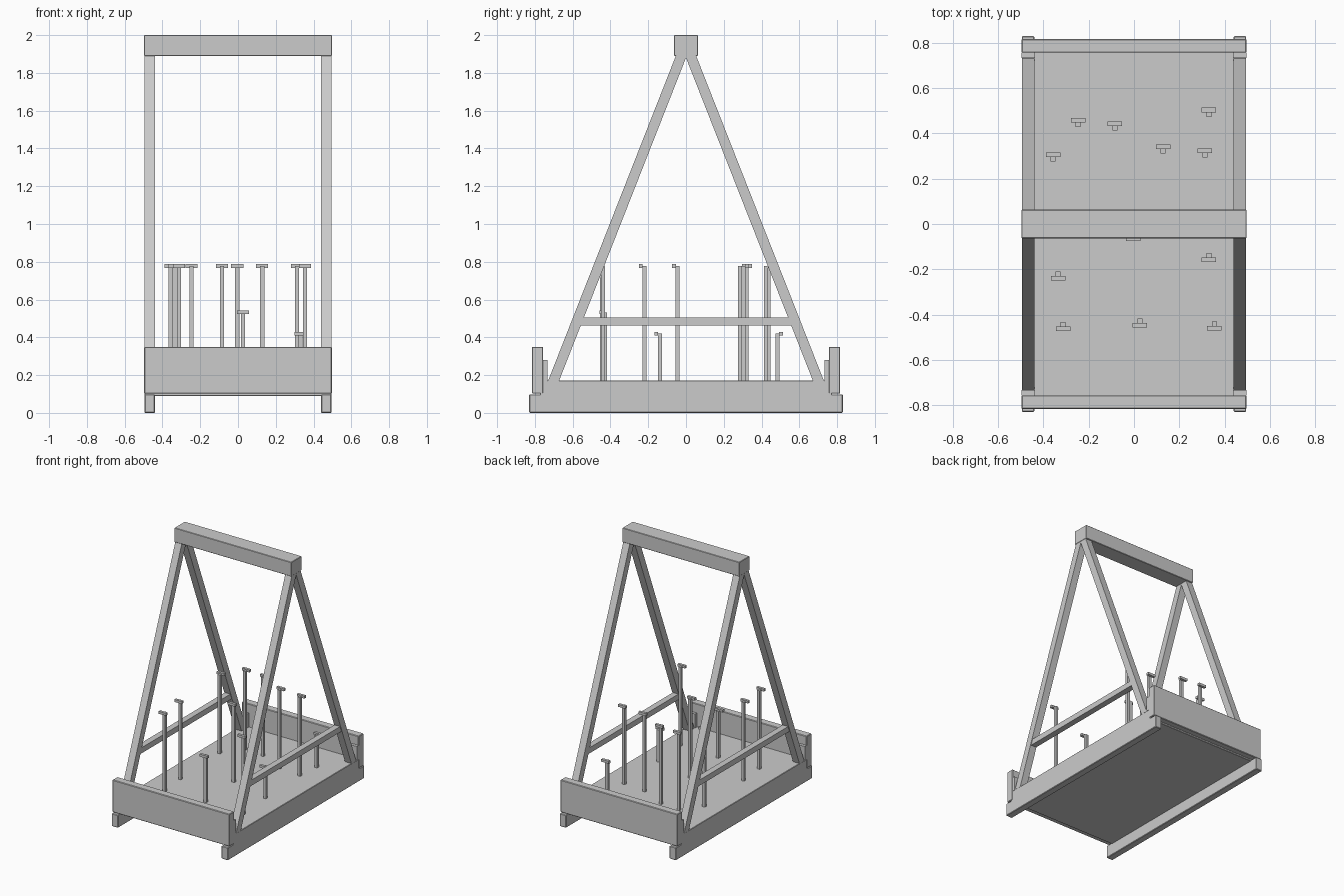
import bpy, bmesh

if "Cube" in bpy.data.objects:
    bpy.data.objects.remove(bpy.data.objects["Cube"])

grey = bpy.data.materials.new("plain_grey")
grey.diffuse_color = (0.6, 0.6, 0.6, 1)
grey.use_nodes = True
grey.node_tree.nodes["Principled BSDF"].inputs["Base Color"].default_value = grey.diffuse_color


def finish(name, bm, bevel=0.0):
    bmesh.ops.recalc_face_normals(bm, faces=bm.faces)
    mesh = bpy.data.meshes.new(name)
    bm.to_mesh(mesh)
    bm.free()
    mesh.materials.append(grey)
    obj = bpy.data.objects.new(name, mesh)
    bpy.context.collection.objects.link(obj)
    if bevel:
        mod = obj.modifiers.new("worn_edges", 'BEVEL')
        mod.width = bevel
        mod.segments = 1
    return obj


def add_box(bm, x, y, z):
    """Box from (min, max) ranges."""
    verts = bmesh.ops.create_cube(bm, size=1)["verts"]
    for v in verts:
        for i, (a, b) in enumerate((x, y, z)):
            v.co[i] = (a + b) / 2 + v.co[i] * (b - a)


def box(name, x, y, z, bevel=0.0):
    bm = bmesh.new()
    add_box(bm, x, y, z)
    return finish(name, bm, bevel)


def side_prism(name, profile, x0, x1, bevel=0.0):
    """Extrude a (y, z) profile along x."""
    bm = bmesh.new()
    face = bm.faces.new([bm.verts.new((x0, y, z)) for y, z in profile])
    ext = bmesh.ops.extrude_face_region(bm, geom=[face])["geom"]
    for v in ext:
        if isinstance(v, bmesh.types.BMVert):
            v.co.x = x1
    return finish(name, bm, bevel)


def span(s, a, b):
    return tuple(sorted((s * a, s * b)))


# Deck and ridge beam
box("deck", (-0.495, 0.495), (-0.772, 0.772), (0.09, 0.172), 0.003)
box("ridge_beam", (-0.497, 0.497), (-0.063, 0.063), (1.89, 2.0), 0.003)

for sx, side in ((-1, "left"), (1, "right")):
    # Runners under the deck
    box(f"{side}_runner", span(sx, 0.44, 0.495), (-0.83, 0.83), (0, 0.098), 0.004)
    # Crossbar between the legs
    side_prism(f"{side}_crossbar",
               [(-0.575, 0.462), (0.575, 0.462), (0.565, 0.505), (-0.565, 0.505)],
               sx * 0.443, sx * 0.49)
    for sy, end in ((-1, "front"), (1, "back")):
        # Sloping legs of the A-frame
        leg = [(0.73, 0.17), (0.672, 0.17), (0.0, 1.88), (0.0, 1.9), (0.05, 1.9)]
        side_prism(f"{end}_{side}_leg", [(sy * y, z) for y, z in leg],
                   sx * 0.44, sx * 0.495)
        # Cleat behind the end board
        box(f"{end}_{side}_cleat", span(sx, 0.437, 0.497), span(sy, 0.733, 0.757),
            (0.17, 0.28))

# End boards
for sy, end in ((-1, "front"), (1, "back")):
    box(f"{end}_end_board", (-0.497, 0.497), span(sy, 0.756, 0.816),
        (0.102, 0.35), 0.004)

# T-headed pegs: x, y of the head, top height
pegs = [
    (-0.247, 0.457, 0.787), (-0.084, 0.443, 0.787), (0.33, 0.503, 0.429),
    (-0.357, 0.306, 0.787), (0.128, 0.34, 0.787), (0.313, 0.323, 0.787),
    (-0.335, -0.24, 0.787), (-0.313, -0.463, 0.787), (0.026, -0.447, 0.542),
    (0.355, -0.46, 0.787), (0.33, -0.157, 0.429), (-0.004, -0.064, 0.787),
]
for i, (x, y, top) in enumerate(pegs, 1):
    inward = -1 if y > 0 else 1
    bm = bmesh.new()
    add_box(bm, (x - 0.032, x + 0.032), (y - 0.01, y + 0.01), (top - 0.019, top))
    ys = sorted((y + inward * 0.009, y + inward * 0.03))
    add_box(bm, (x - 0.011, x + 0.011), ys, (0.165, top - 0.01))
    finish(f"peg_{i}", bm)
